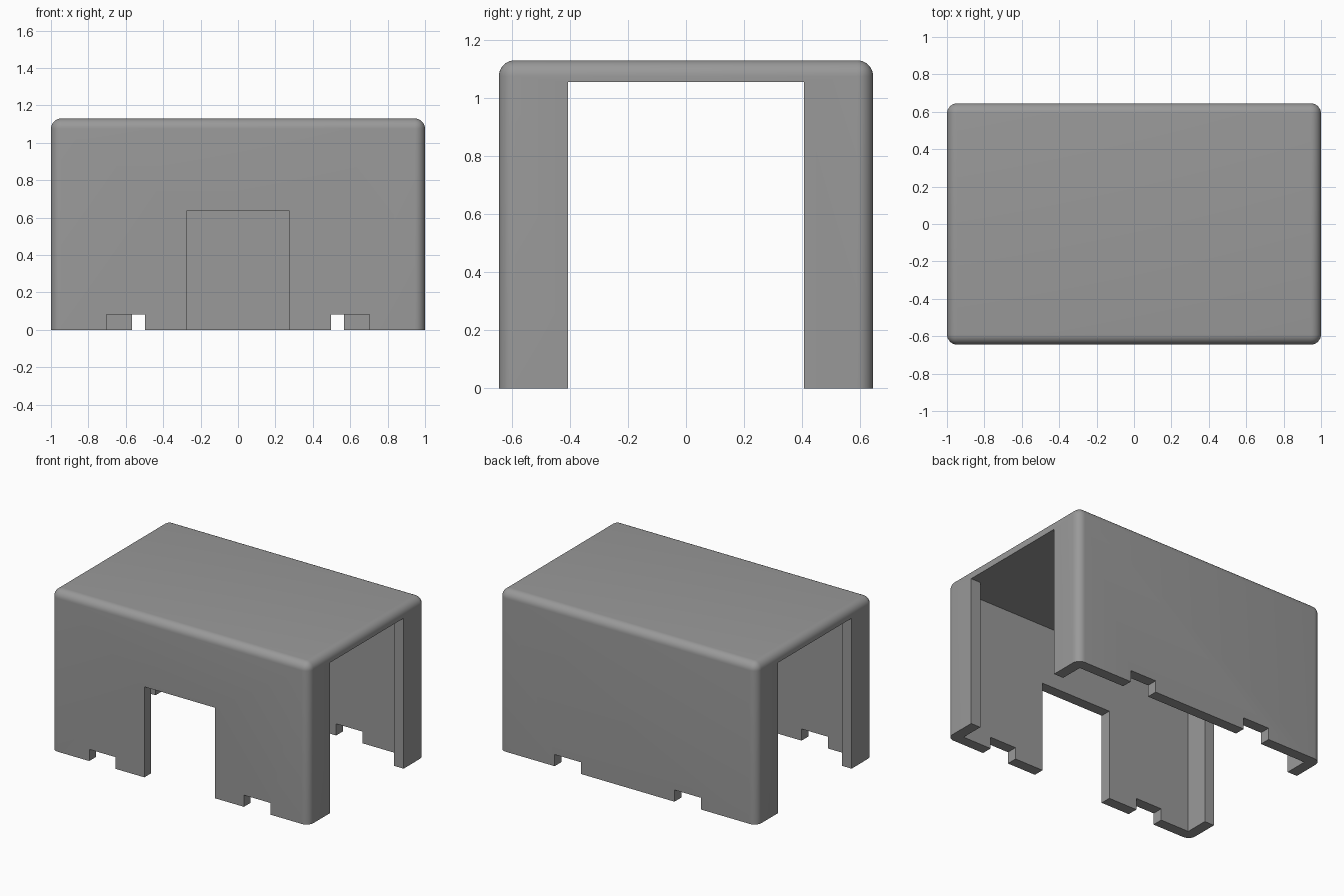
import bpy
import bmesh

if "Cube" in bpy.data.objects:
    bpy.data.objects.remove(bpy.data.objects["Cube"])

X, Y, H = 1.0, 0.645, 1.13      # outer half width, half depth, height
WALL, R = 0.075, 0.055          # wall thickness, edge radius
OPEN_Y = 0.407                  # half width of the end openings

gray = bpy.data.materials.new("plain gray")
gray.diffuse_color = (0.32, 0.32, 0.32, 1.0)
gray.use_nodes = True
gray.node_tree.nodes["Principled BSDF"].inputs["Base Color"].default_value = gray.diffuse_color


def prism(name, outline, z0, z1):
    """Vertical prism from a counter-clockwise outline."""
    bm = bmesh.new()
    base = bm.faces.new([bm.verts.new((x, y, z0)) for x, y in outline])
    top = bmesh.ops.extrude_face_region(bm, geom=[base])["geom"]
    for v in top:
        if isinstance(v, bmesh.types.BMVert):
            v.co.z = z1
    bmesh.ops.recalc_face_normals(bm, faces=bm.faces)
    mesh = bpy.data.meshes.new(name)
    bm.to_mesh(mesh)
    bm.free()
    obj = bpy.data.objects.new(name, mesh)
    bpy.context.collection.objects.link(obj)
    mesh.materials.append(gray)
    return obj


def rect(x0, x1, y0, y1):
    return [(x0, y0), (x1, y0), (x1, y1), (x0, y1)]


# Cover shell: rounded on the top and the vertical corners
shell = prism("cover_shell", rect(-X, X, -Y, Y), 0, H)
bm = bmesh.new()
bm.from_mesh(shell.data)
edges = [e for e in bm.edges if max(v.co.z for v in e.verts) > 0.01]
bmesh.ops.bevel(bm, geom=edges, offset=R, segments=8, profile=0.5, affect='EDGES')
bm.to_mesh(shell.data)
bm.free()

# Plus-shaped cavity: hollow interior and both end openings
ix, iy, ox, oy = X - WALL, Y - WALL, X + 0.1, OPEN_Y
cavity = [(ox, -oy), (ox, oy), (ix, oy), (ix, iy), (-ix, iy), (-ix, oy),
          (-ox, oy), (-ox, -oy), (-ix, -oy), (-ix, -iy), (ix, -iy), (ix, -oy)]
cutters = [prism("cavity_cutter", cavity, -0.1, H - WALL)]

# Front doorway
front = (-Y - 0.1, -Y + 0.15)
back = (Y - 0.15, Y + 0.1)
cutters.append(prism("doorway_cutter", rect(-0.275, 0.275, *front), -0.1, 0.635))

# Bottom notches in the front and back walls
for s in (-1, 1):
    for (a, b), wall in (((0.4975, 0.7025), front), ((0.3625, 0.5675), back)):
        x0, x1 = sorted((s * a, s * b))
        cutters.append(prism("notch_cutter", rect(x0, x1, *wall), -0.1, 0.082))

bpy.context.view_layer.objects.active = shell
shell.select_set(True)
for c in cutters:
    mod = shell.modifiers.new("cut", 'BOOLEAN')
    mod.operation = 'DIFFERENCE'
    mod.solver = 'EXACT'
    mod.object = c
    bpy.ops.object.modifier_apply(modifier=mod.name)
    bpy.data.objects.remove(c)

bpy.ops.object.shade_smooth_by_angle(angle=0.5)
